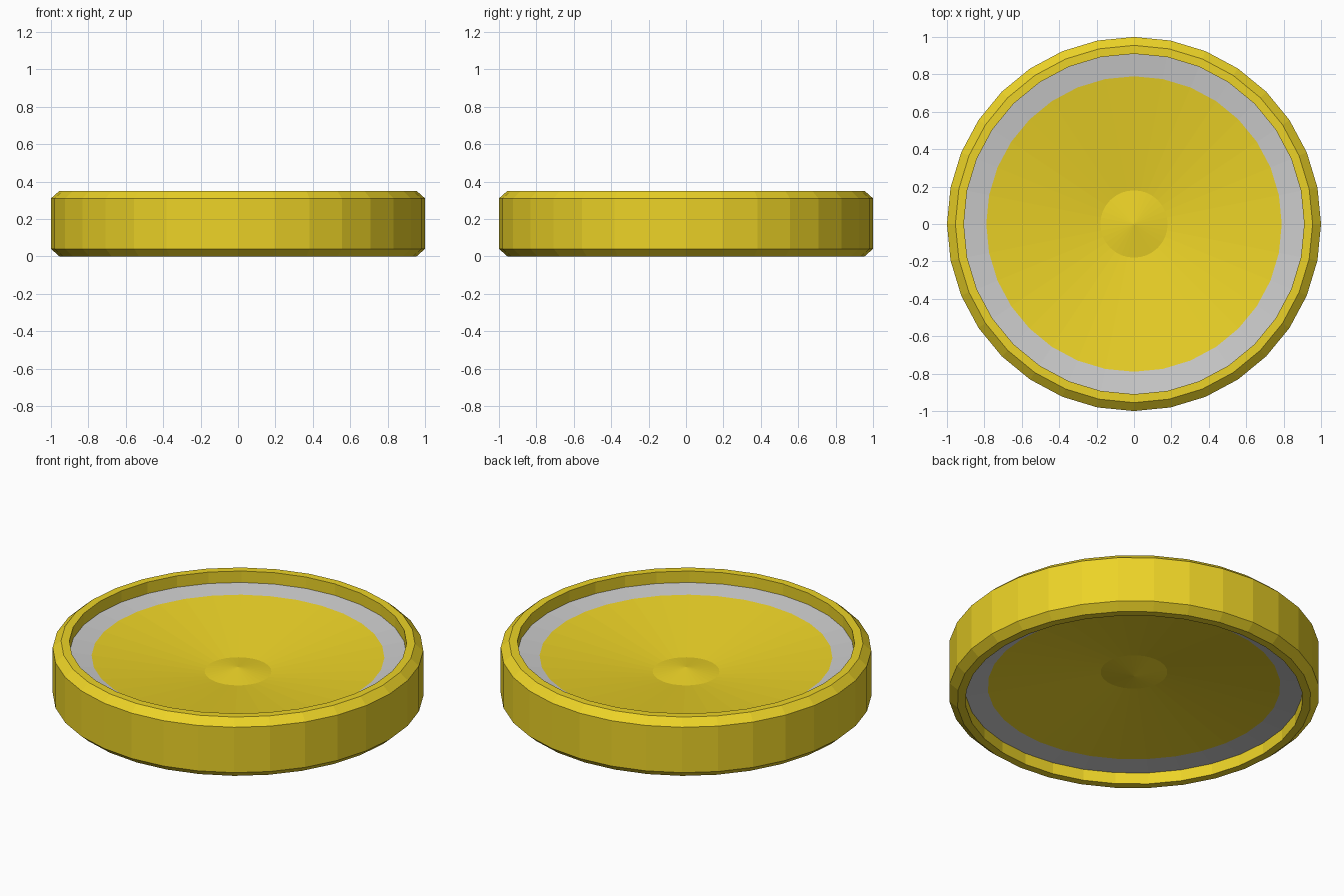
import bpy, bmesh
from math import cos, sin, pi

if "Cube" in bpy.data.objects:
    bpy.data.objects.remove(bpy.data.objects["Cube"])

SIDES = 32
HEIGHT = 0.35

yellow = bpy.data.materials.new("yellow")
yellow.diffuse_color = (0.84, 0.65, 0.02, 1)
yellow.use_nodes = True
yellow.node_tree.nodes["Principled BSDF"].inputs["Base Color"].default_value = yellow.diffuse_color


def lathe(name, profile, closed=False, material=None):
    """Spin an (r, z) profile around z; a point with r = 0 becomes a pole."""
    bm = bmesh.new()
    rings = []
    for r, z in profile:
        if r == 0:
            rings.append([bm.verts.new((0, 0, z))] * SIDES)
        else:
            rings.append([bm.verts.new((r * cos(2 * pi * i / SIDES),
                                        r * sin(2 * pi * i / SIDES), z))
                          for i in range(SIDES)])
    pairs = list(zip(rings, rings[1:]))
    if closed:
        pairs.append((rings[-1], rings[0]))
    for a, b in pairs:
        for i in range(SIDES):
            j = (i + 1) % SIDES
            # dict.fromkeys drops the doubled pole vertex
            bm.faces.new(list(dict.fromkeys((a[i], a[j], b[j], b[i]))))
    if closed:
        bmesh.ops.recalc_face_normals(bm, faces=bm.faces)
    mesh = bpy.data.meshes.new(name)
    bm.to_mesh(mesh)
    bm.free()
    obj = bpy.data.objects.new(name, mesh)
    bpy.context.collection.objects.link(obj)
    if material:
        mesh.materials.append(material)
    return obj


# Chamfered outer rim
lathe("rim", [(0.91, 0), (0.955, 0), (1, 0.04), (1, 0.31),
              (0.955, HEIGHT), (0.91, HEIGHT)], closed=True, material=yellow)

# Shallow dish with a grey border and a raised centre, on both faces
border = [(0.91, 0.282), (0.79, 0.265)]
dish = [(0.79, 0.265), (0.18, 0.177), (0, 0.203)]


def flip(profile):
    return [(r, HEIGHT - z) for r, z in reversed(profile)]


lathe("top_border", border)
lathe("bottom_border", flip(border))
lathe("top_dish", dish, material=yellow)
lathe("bottom_dish", flip(dish), material=yellow)
